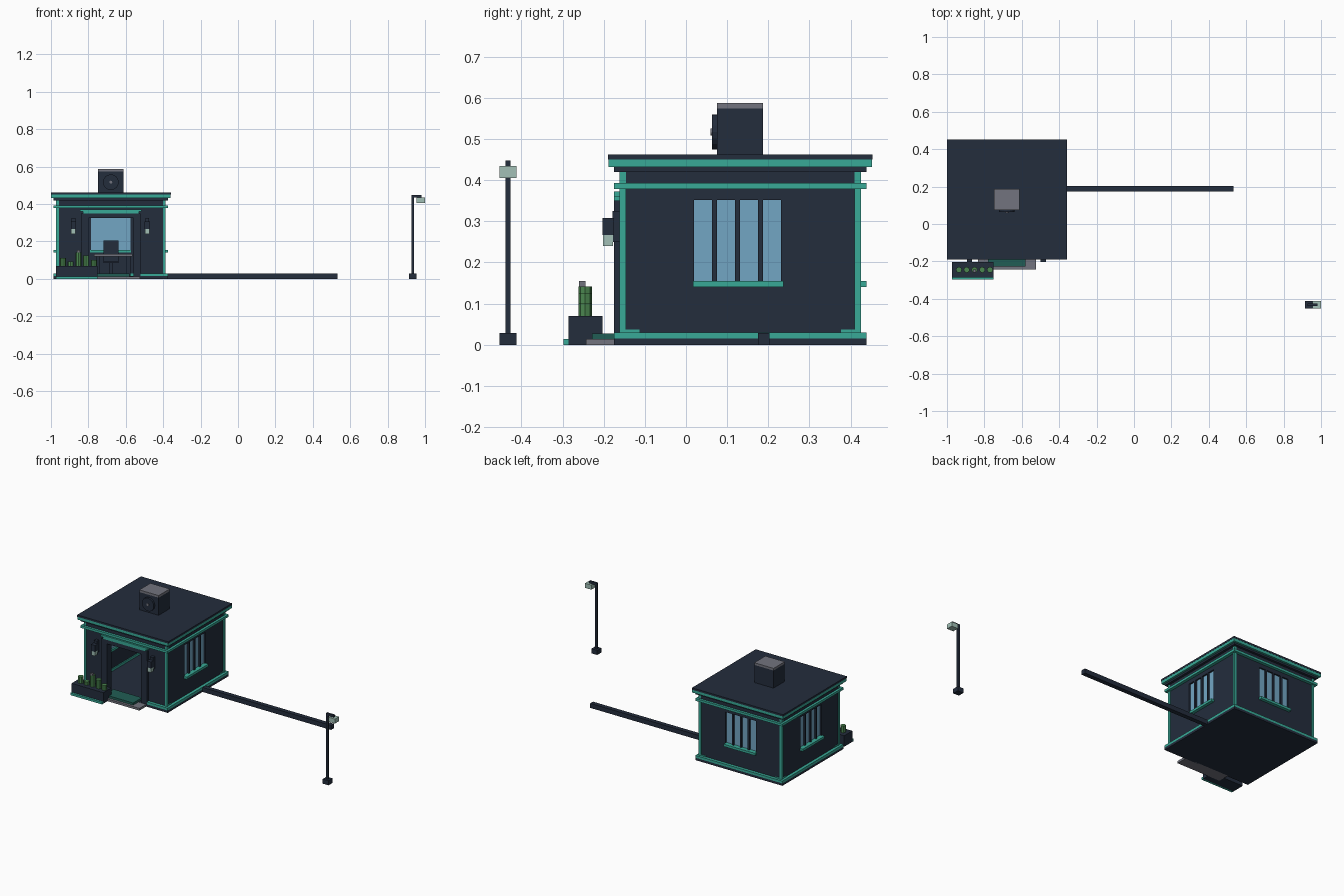
import bpy, bmesh, math
from mathutils import Matrix, Vector

old = bpy.data.objects.get("Cube")
if old:
    bpy.data.objects.remove(old)


def material(name, rgb):
    m = bpy.data.materials.new(name)
    m.use_nodes = True
    m.diffuse_color = (*rgb, 1)
    m.node_tree.nodes["Principled BSDF"].inputs["Base Color"].default_value = (*rgb, 1)
    return m


NAVY = material("dark navy", (0.017, 0.026, 0.046))
TEAL = material("teal", (0.04, 0.40, 0.31))
GLASS = material("window blue", (0.17, 0.38, 0.55))
GREY = material("grey", (0.17, 0.175, 0.21))
GREEN = material("plant green", (0.07, 0.24, 0.08))
LIGHT = material("pale lamp", (0.36, 0.53, 0.47))
MAT = material("dark teal", (0.015, 0.11, 0.09))

CENTRE = Matrix.Translation((-0.68, 0.132, 0))


def finish(name, bm, mat):
    mesh = bpy.data.meshes.new(name)
    bm.to_mesh(mesh)
    bm.free()
    mesh.materials.append(mat)
    ob = bpy.data.objects.new(name, mesh)
    bpy.context.collection.objects.link(ob)
    return ob


def boxes(name, mat, items, frame=Matrix()):
    """One object of boxes, each given as x0, x1, y0, y1, z0, z1."""
    bm = bmesh.new()
    for x0, x1, y0, y1, z0, z1 in items:
        size = Matrix.Diagonal((x1 - x0, y1 - y0, z1 - z0, 1))
        mid = Matrix.Translation(((x0 + x1) / 2, (y0 + y1) / 2, (z0 + z1) / 2))
        bmesh.ops.create_cube(bm, size=1, matrix=frame @ mid @ size)
    return finish(name, bm, mat)


def cylinder(name, mat, r, depth, loc, sides, rot=Matrix()):
    bm = bmesh.new()
    bmesh.ops.create_cone(bm, cap_ends=True, segments=sides, radius1=r, radius2=r,
                          depth=depth, matrix=Matrix.Translation(loc) @ rot)
    return finish(name, bm, mat)


def slab(name, mat, half, z0, z1):
    boxes(name, mat, [(-half, half, -half, half, z0, z1)], CENTRE)


# Floor, cornice and stacked flat roof
slab("foundation", NAVY, 0.307, 0, 0.015)
slab("cornice", TEAL, 0.307, 0.378, 0.393)
slab("upper_band", NAVY, 0.292, 0.393, 0.42)
slab("roof_underlay", NAVY, 0.307, 0.42, 0.432)
slab("roof_trim", TEAL, 0.32, 0.432, 0.45)
slab("roof_top", NAVY, 0.321, 0.45, 0.462)

# Walls: each built facing -y, then turned about the centre
W, IN = 0.288, 0.268


def wall_with_hole(name, frame, u0, u1, z0, z1):
    parts = [(-W, u0, -W, -IN, 0.015, 0.378), (u1, W, -W, -IN, 0.015, 0.378),
             (u0, u1, -W, -IN, z1, 0.378)]
    if z0 > 0.02:
        parts.append((u0, u1, -W, -IN, 0.015, z0))
    boxes(name, NAVY, parts, frame)


for side, turn, off in (("left", 90, -0.007), ("back", 180, 0), ("right", 270, 0.007)):
    f = CENTRE @ Matrix.Rotation(math.radians(turn), 4, 'Z')
    wall_with_hole(side + "_wall", f, off - 0.106, off + 0.106, 0.15, 0.352)
    boxes(side + "_glass", GLASS, [(off - 0.106, off + 0.106, -0.278, -0.270, 0.15, 0.352)], f)
    bars = [(off + k * 0.056 - 0.006, off + k * 0.056 + 0.006, -0.289, -0.278, 0.153, 0.352)
            for k in (-1, 0, 1)]
    boxes(side + "_window_bars", NAVY, bars, f)
    boxes(side + "_sill", TEAL, [(off - 0.108, off + 0.112, -0.307, -0.26, 0.14, 0.155)], f)
    boxes(side + "_base_trim", TEAL, [(-0.307, 0.307, -0.307, -0.262, 0.015, 0.03)], f)
    boxes(side + "_corner_feet", TEAL,
          [(-0.28, -0.245, -0.291, -0.28, 0.03, 0.037), (0.245, 0.28, -0.291, -0.28, 0.03, 0.037)], f)

# Front wall with open doorway
wall_with_hole("front_wall", CENTRE, -0.12, 0.12, 0.015, 0.325)
boxes("front_base_trim", TEAL, [(-0.307, -0.16, -0.307, -0.28, 0.015, 0.03),
                                (0.16, 0.307, -0.307, -0.28, 0.015, 0.03)], CENTRE)
boxes("door_frame", NAVY, [(-0.16, -0.12, -0.307, -0.265, 0.015, 0.35),
                           (0.12, 0.16, -0.307, -0.265, 0.015, 0.35),
                           (-0.12, 0.12, -0.307, -0.265, 0.325, 0.35)], CENTRE)
boxes("door_lintel", TEAL, [(-0.15, 0.15, -0.307, -0.28, 0.35, 0.36),
                            (-0.165, 0.165, -0.307, -0.28, 0.36, 0.372)], CENTRE)
C = 0.293
boxes("corner_posts", TEAL, [(min(a * C, a * 0.278), max(a * C, a * 0.278),
                              min(b * C, b * 0.278), max(b * C, b * 0.278), 0.015, 0.42)
                             for a in (-1, 1) for b in (-1, 1)], CENTRE)

# Interior desk and chair
boxes("desk_top", GREY, [(-0.09, 0.115, 0.02, 0.13, 0.12, 0.133)], CENTRE)
boxes("desk_legs", NAVY, [(-0.08, -0.06, 0.03, 0.12, 0.015, 0.12),
                          (0.085, 0.105, 0.03, 0.12, 0.015, 0.12)], CENTRE)
boxes("chair", NAVY, [(-0.04, 0.04, 0.15, 0.165, 0.09, 0.205),
                      (-0.04, 0.04, 0.165, 0.23, 0.085, 0.1),
                      (-0.01, 0.01, 0.18, 0.2, 0.015, 0.085)], CENTRE)

# Doorstep and mat
boxes("doorstep", GREY, [(-0.155, 0.155, -0.375, -0.3, 0, 0.014)], CENTRE)
boxes("door_mat", MAT, [(-0.10, 0.10, -0.36, -0.27, 0.014, 0.028)], CENTRE)

# Wall lamps
for name, x in (("right", -0.88), ("left", -0.485)):
    boxes(name + "_wall_lamp_cap", NAVY, [(x - 0.014, x + 0.014, -0.203, -0.175, 0.267, 0.308),
                                          (x - 0.01, x + 0.01, -0.178, -0.15, 0.25, 0.325)])
    boxes(name + "_wall_lamp_glow", LIGHT, [(x - 0.012, x + 0.012, -0.202, -0.177, 0.24, 0.267)])

# Planter with stubby cacti
boxes("planter", NAVY, [(-0.973, -0.75, -0.285, -0.203, 0, 0.07)])
boxes("planter_trim", TEAL, [(-0.973, -0.75, -0.298, -0.285, 0, 0.014)])
for i, top in enumerate((0.112, 0.092, 0.142, 0.125, 0.102)):
    cylinder(f"plant_{i + 1}", GREEN, 0.016, top - 0.06,
             Vector((-0.936 + i * 0.0415, -0.245, (top + 0.06) / 2)), 8)
boxes("plant_bloom", GREY, [(-0.861, -0.845, -0.26, -0.244, 0.142, 0.155)])

# Rooftop ventilation unit
boxes("vent_body", NAVY, [(-0.748, -0.612, 0.075, 0.187, 0.46, 0.574)])
boxes("vent_lid", GREY, [(-0.748, -0.612, 0.075, 0.187, 0.574, 0.588)])
tip = Matrix.Rotation(math.pi / 2, 4, 'X')
cylinder("vent_fan", NAVY, 0.042, 0.013, (-0.68, 0.0695, 0.517), 16, tip)
cylinder("vent_hub", GREY, 0.008, 0.004, (-0.68, 0.062, 0.517), 12, tip)

# Barrier beam
boxes("barrier_beam", NAVY, [(-0.4, 0.533, 0.175, 0.203, 0, 0.029)])

# Street lamp
boxes("street_lamp_post", NAVY, [(0.914, 0.955, -0.453, -0.412, 0, 0.029),
                                 (0.927, 0.941, -0.439, -0.426, 0.029, 0.448),
                                 (0.927, 0.982, -0.439, -0.426, 0.434, 0.448)])
boxes("street_lamp_head", LIGHT, [(0.955, 1.0, -0.453, -0.412, 0.405, 0.434)])
